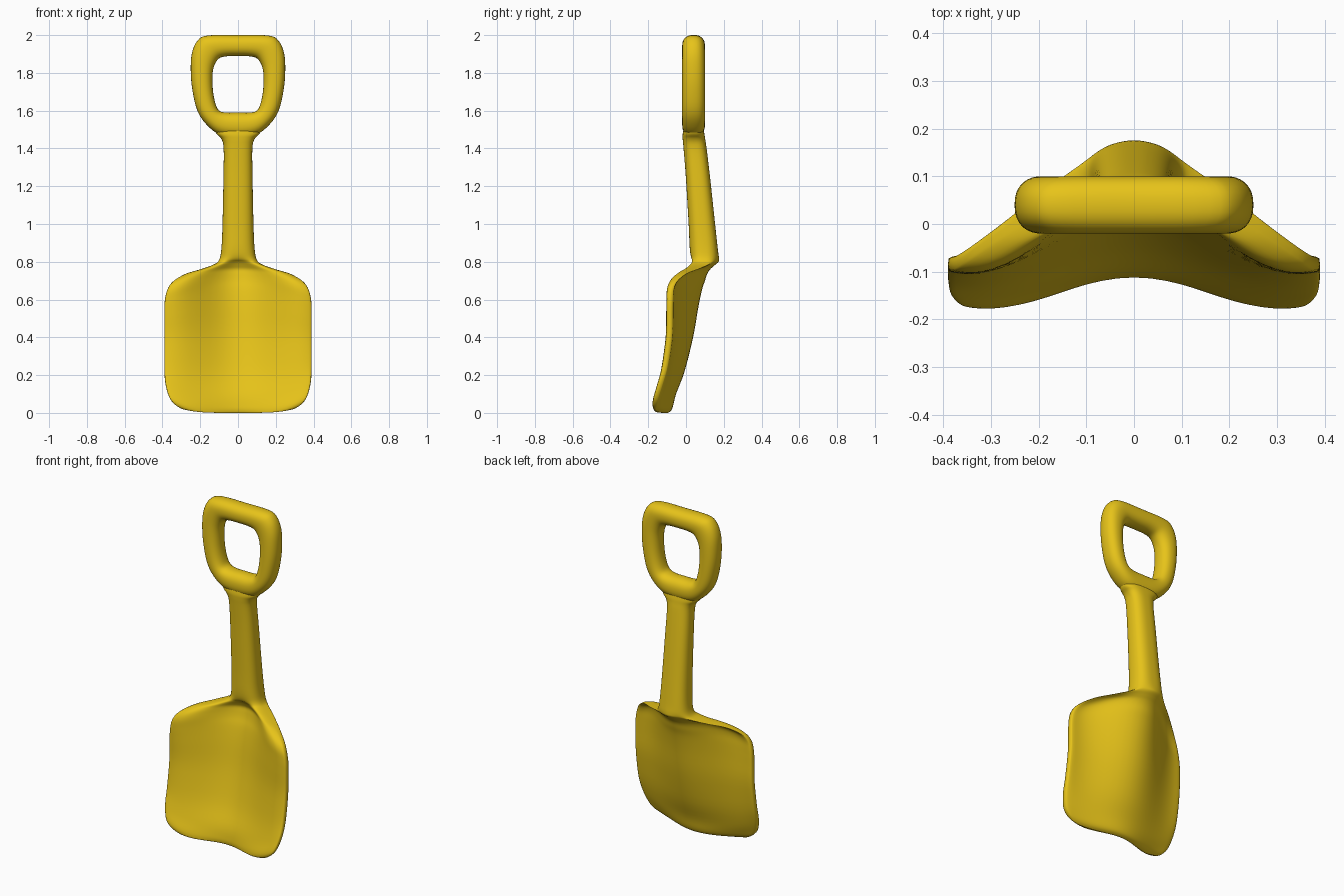
import bpy, bmesh, math

if "Cube" in bpy.data.objects:
    bpy.data.objects.remove(bpy.data.objects["Cube"])

yellow = bpy.data.materials.new("yellow_plastic")
yellow.diffuse_color = (0.8, 0.55, 0.01, 1)
yellow.use_nodes = True
yellow.node_tree.nodes["Principled BSDF"].inputs["Base Color"].default_value = yellow.diffuse_color


def spline(keys, steps, cyclic=False):
    """Catmull-Rom interpolation of equal-length tuples."""
    n = len(keys)
    get = (lambda i: keys[i % n]) if cyclic else (lambda i: keys[max(0, min(n - 1, i))])
    out = []
    for i in range(n if cyclic else n - 1):
        for s in range(steps):
            t = s / steps
            out.append([0.5 * (2 * b + (c - a) * t + (2 * a - 5 * b + 4 * c - d) * t * t
                               + (3 * b - a - 3 * c + d) * t ** 3)
                        for a, b, c, d in zip(get(i - 1), get(i), get(i + 1), get(i + 2))])
    if not cyclic:
        out.append(list(keys[-1]))
    return out


def skin(name, rings, closed):
    """Bridge successive point rings into one smooth mesh."""
    bm = bmesh.new()
    loops = [[bm.verts.new(p) for p in r] for r in rings]
    n = len(loops[0])
    pairs = list(zip(loops, loops[1:]))
    if closed:
        pairs.append((loops[-1], loops[0]))
    for a, b in pairs:
        for i in range(n):
            j = (i + 1) % n
            bm.faces.new((a[i], a[j], b[j], b[i]))
    if not closed:
        bm.faces.new(loops[0])
        bm.faces.new(loops[-1])
    bmesh.ops.recalc_face_normals(bm, faces=bm.faces)
    for f in bm.faces:
        f.smooth = True
    me = bpy.data.meshes.new(name)
    bm.to_mesh(me)
    bm.free()
    me.materials.append(yellow)
    ob = bpy.data.objects.new(name, me)
    bpy.context.collection.objects.link(ob)
    return ob


def section(count, n):
    """Rounded cross-section as (u, s) pairs in -1..1."""
    pts = []
    for k in range(count):
        a = 2 * math.pi * k / count
        u = math.cos(a)
        s = max(0, 1 - abs(u) ** n) ** (1 / n)
        pts.append((u, math.copysign(s, math.sin(a))))
    return pts


# Blade and shaft: half width, centre z, edge z, centre y, edge y, thickness, squareness
rows = [
    (.300, .000, .022, -.102, -.163, .010, 5),
    (.335, .010, .045, -.096, -.162, .030, 6),
    (.365, .035, .085, -.090, -.157, .042, 6),
    (.385, .100, .160, -.075, -.135, .045, 6),
    (.390, .220, .250, -.030, -.110, .045, 6),
    (.390, .400, .400, .015, -.088, .045, 6),
    (.390, .560, .520, .043, -.085, .045, 6),
    (.388, .650, .590, .062, -.084, .045, 6),
    (.375, .700, .650, .078, -.080, .045, 6),
    (.345, .735, .695, .088, -.060, .048, 5),
    (.280, .760, .735, .098, -.015, .060, 4.5),
    (.200, .780, .760, .105, .040, .090, 4),
    (.130, .800, .785, .110, .080, .125, 3),
    (.100, .820, .810, .102, .095, .145, 2.6),
    (.088, .870, .870, .094, .094, .148, 2.6),
    (.082, 1.00, 1.00, .084, .084, .140, 2.6),
    (.077, 1.25, 1.25, .063, .063, .128, 2.6),
    (.076, 1.40, 1.40, .048, .048, .122, 2.6),
    (.088, 1.45, 1.45, .042, .042, .119, 2.6),
    (.115, 1.48, 1.48, .040, .040, .114, 2.6),
    (.130, 1.53, 1.53, .040, .040, .090, 2.6),
]
rings = []
for w, zc, ze, yc, ye, t, n in spline(rows, 4):
    power = 4 if zc < .3 else 2
    ring = []
    for u, s in section(64, n):
        dish = (1 - math.cos(math.pi * min(1, abs(u) / .92))) / 2
        ring.append((w * u, yc + (ye - yc) * dish + s * t / 2,
                     zc + (ze - zc) * abs(u) ** power))
    rings.append(ring)
skin("blade_and_shaft", rings, False)

# D-shaped grip: paired outer and inner outline points (xo, zo, xi, zi)
half = [
    (0, 1.46, 0, 1.59), (.10, 1.475, .06, 1.59), (.17, 1.53, .10, 1.60),
    (.215, 1.60, .12, 1.64), (.24, 1.70, .133, 1.71), (.25, 1.80, .135, 1.79),
    (.245, 1.90, .125, 1.84), (.215, 1.97, .10, 1.877), (.16, 1.998, .06, 1.888),
    (0, 2.0, 0, 1.89),
]
full = half + [(-a, b, -c, d) for a, b, c, d in reversed(half[1:-1])]
rings = []
for xo, zo, xi, zi in spline(full, 4, True):
    rings.append([((xo + xi) / 2 + (xo - xi) / 2 * u, .04 + .06 * s,
                   (zo + zi) / 2 + (zo - zi) / 2 * u) for u, s in section(32, 2.3)])
skin("grip", rings, True)
